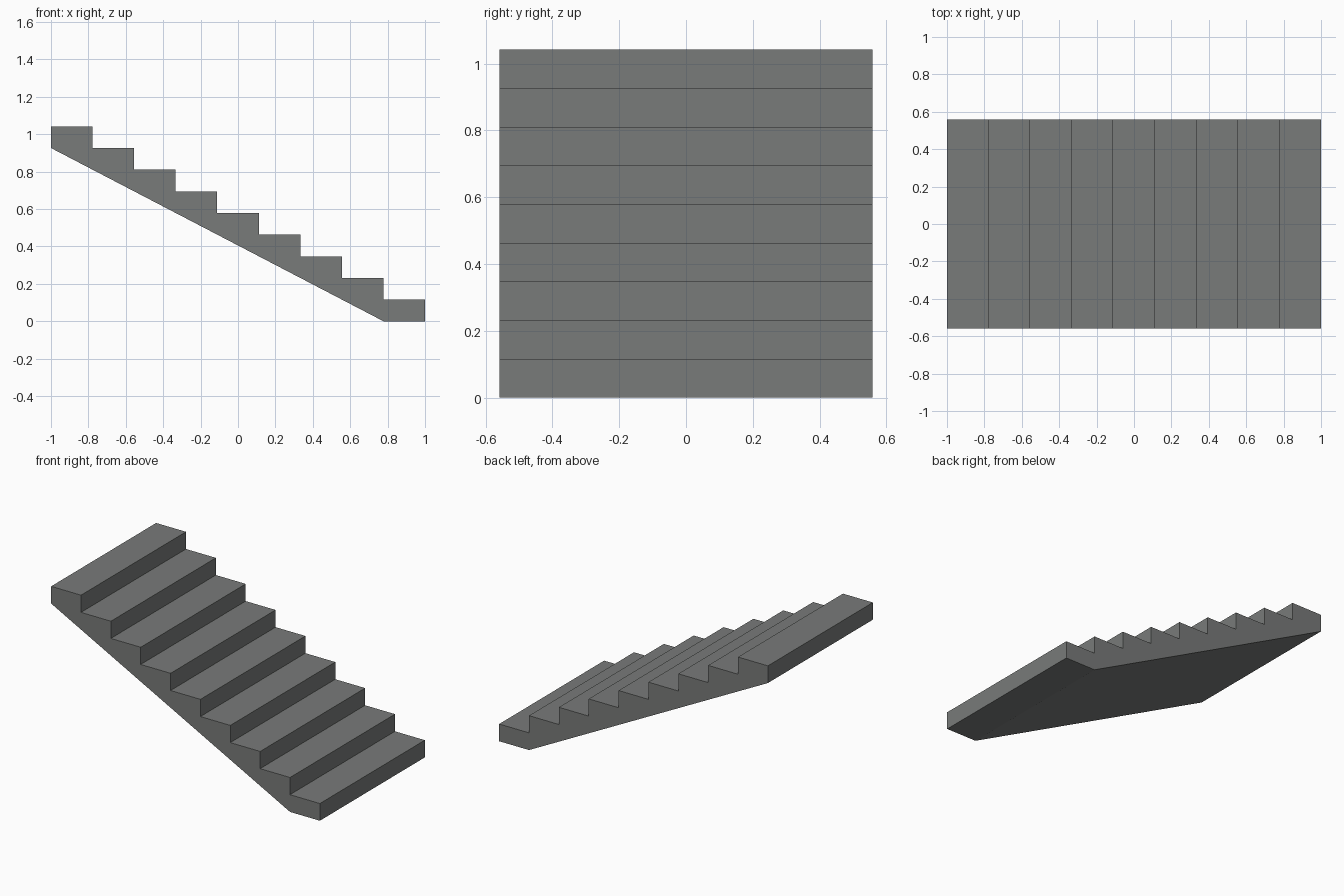
import bpy
import bmesh

if "Cube" in bpy.data.objects:
    bpy.data.objects.remove(bpy.data.objects["Cube"])

STEPS = 9
RUN = 2.0 / STEPS
RISE = 1.042 / STEPS
HALF_WIDTH = 0.558

# Concrete grey
grey = bpy.data.materials.new("concrete_grey")
grey.diffuse_color = (0.19, 0.197, 0.193, 1.0)
grey.use_nodes = True
grey.node_tree.nodes["Principled BSDF"].inputs["Base Color"].default_value = grey.diffuse_color

# Side profile: flat foot, sloped underside, then the steps going down to +x
profile = [(1.0, 0.0), (1.0 - RUN, 0.0), (-1.0, RISE * (STEPS - 1))]
for i in range(STEPS):
    z = RISE * (STEPS - i)
    profile += [(-1.0 + RUN * i, z), (-1.0 + RUN * (i + 1), z)]
    if i < STEPS - 1:
        # inner corner where the riser meets the next tread is added by the next step
        continue

# Extrude the profile across the width
bm = bmesh.new()
face = bm.faces.new([bm.verts.new((x, -HALF_WIDTH, z)) for x, z in profile])
ext = bmesh.ops.extrude_face_region(bm, geom=[face])
moved = [g for g in ext["geom"] if isinstance(g, bmesh.types.BMVert)]
bmesh.ops.translate(bm, verts=moved, vec=(0, 2 * HALF_WIDTH, 0))
bmesh.ops.recalc_face_normals(bm, faces=bm.faces)

mesh = bpy.data.meshes.new("stair_flight")
bm.to_mesh(mesh)
bm.free()
mesh.materials.append(grey)
bpy.context.collection.objects.link(bpy.data.objects.new("stair_flight", mesh))
